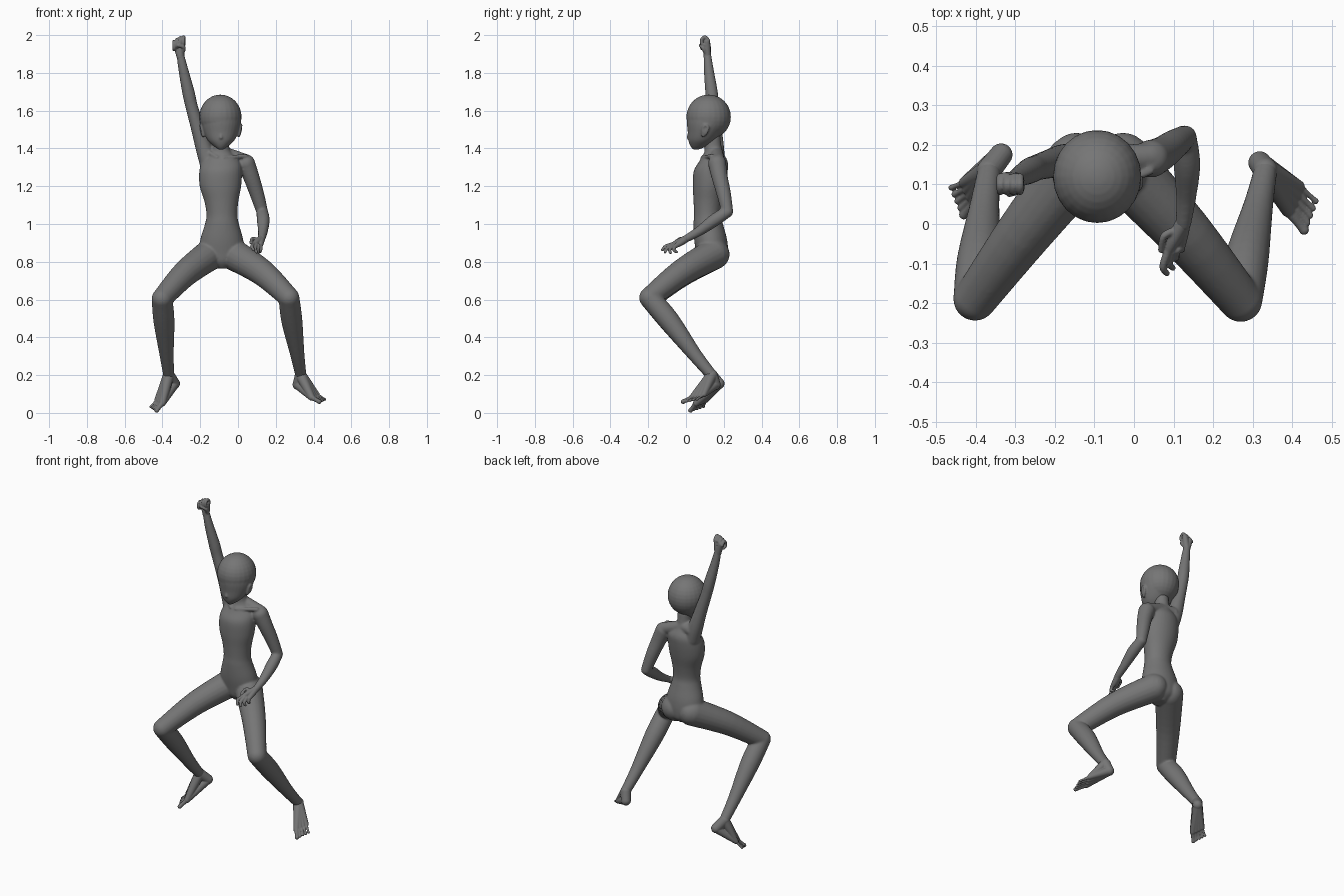
import bpy, bmesh, math
from mathutils import Vector, Matrix

grey = bpy.data.materials.new("dark_grey")
grey.diffuse_color = (0.18, 0.18, 0.18, 1)


def catmull(rows, n=5):
    """Smoothly resample a list of equal-length tuples."""
    if len(rows) < 3:
        return rows
    out = []
    for i in range(len(rows) - 1):
        p0, p1 = rows[max(i - 1, 0)], rows[i]
        p2, p3 = rows[i + 1], rows[min(i + 2, len(rows) - 1)]
        for k in range(n):
            t = k / n
            out.append(tuple(
                0.5 * (2 * b + (c - a) * t + (2 * a - 5 * b + 4 * c - d) * t * t
                       + (3 * b - a - 3 * c + d) * t ** 3)
                for a, b, c, d in zip(p0, p1, p2, p3)))
    return out + [rows[-1]]


def loft(bm, rings):
    loops = [[bm.verts.new(p) for p in r] for r in rings]
    n = len(loops[0])
    for a, b in zip(loops, loops[1:]):
        for i in range(n):
            j = (i + 1) % n
            bm.faces.new((a[i], a[j], b[j], b[i]))
    bm.faces.new(loops[0][::-1])
    bm.faces.new(loops[-1])


def ball(bm, c, size):
    m = Matrix.Translation(c) @ Matrix.Diagonal((*size, 1))
    bmesh.ops.create_uvsphere(bm, u_segments=24, v_segments=16, radius=1, matrix=m)


def limb(bm, *pts, sides=20):
    """Round-ended tube through (x, y, z, radius) points."""
    path = catmull(list(pts))
    pos = [Vector(p[:3]) for p in path]
    rings = []
    u = None
    for i, p in enumerate(path):
        d = (pos[min(i + 1, len(pos) - 1)] - pos[max(i - 1, 0)]).normalized()
        u = d.orthogonal() if u is None else u - d * u.dot(d)
        u.normalize()
        v = d.cross(u)
        rings.append([pos[i] + p[3] * (u * math.cos(a) + v * math.sin(a))
                      for a in (2 * math.pi * k / sides for k in range(sides))])
    loft(bm, rings)
    for p in (path[0], path[-1]):
        ball(bm, p[:3], (p[3],) * 3)


def stack(bm, rows, sides=32):
    """Horizontal elliptical sections: (z, cx, cy, rx, ry)."""
    loft(bm, [[(cx + rx * math.cos(a), cy + ry * math.sin(a), z)
               for a in (2 * math.pi * k / sides for k in range(sides))]
              for z, cx, cy, rx, ry in catmull(rows)])


def finish(bm, name, voxel, relax):
    """Fuse the overlapping volumes into one smooth skin."""
    bmesh.ops.recalc_face_normals(bm, faces=bm.faces)
    me = bpy.data.meshes.new(name)
    bm.to_mesh(me)
    bm.free()
    me.materials.append(grey)
    ob = bpy.data.objects.new(name, me)
    bpy.context.collection.objects.link(ob)
    r = ob.modifiers.new("fuse", 'REMESH')
    r.mode = 'VOXEL'
    r.voxel_size = voxel
    r.use_smooth_shade = True
    s = ob.modifiers.new("relax", 'SMOOTH')
    s.factor = 0.5
    s.iterations = relax


CX = -0.09

# torso, neck and hips
bm = bmesh.new()
stack(bm, [(0.765, -0.084, 0.13, 0.025, 0.04), (0.80, -0.085, 0.138, 0.08, 0.075),
           (0.85, -0.086, 0.138, 0.118, 0.085), (0.92, -0.086, 0.13, 0.113, 0.087),
           (1.00, -0.085, 0.118, 0.09, 0.078), (1.05, -0.085, 0.114, 0.082, 0.072),
           (1.12, -0.088, 0.117, 0.09, 0.077), (1.20, -0.093, 0.123, 0.11, 0.087),
           (1.28, -0.092, 0.131, 0.113, 0.09), (1.33, -0.088, 0.145, 0.10, 0.076),
           (1.375, CX, 0.147, 0.06, 0.052), (1.41, CX, 0.143, 0.043, 0.045),
           (1.47, CX, 0.138, 0.042, 0.044)])
for x in (-0.145, -0.028):
    ball(bm, (x, 0.165, 0.84), (0.068, 0.066, 0.072))

# collarbones and shoulder muscles
limb(bm, (-0.075, 0.085, 1.352, 0.009), (0.04, 0.135, 1.36, 0.012))
limb(bm, (-0.11, 0.085, 1.352, 0.009), (-0.165, 0.135, 1.385, 0.014))
limb(bm, (CX, 0.16, 1.38, 0.035), (0.04, 0.17, 1.335, 0.036))
limb(bm, (CX, 0.16, 1.38, 0.035), (-0.155, 0.165, 1.375, 0.04))

# raised arm
limb(bm, (-0.155, 0.155, 1.32, 0.048), (-0.18, 0.158, 1.40, 0.044),
     (-0.213, 0.152, 1.51, 0.037), (-0.245, 0.143, 1.62, 0.033),
     (-0.263, 0.135, 1.70, 0.033), (-0.29, 0.12, 1.82, 0.026), (-0.306, 0.113, 1.90, 0.02))

# lowered arm
limb(bm, (0.043, 0.165, 1.32, 0.048), (0.07, 0.178, 1.25, 0.043),
     (0.10, 0.20, 1.16, 0.038), (0.128, 0.219, 1.065, 0.031))
limb(bm, (0.128, 0.219, 1.065, 0.031), (0.134, 0.15, 1.02, 0.034),
     (0.132, 0.07, 0.962, 0.026), (0.125, 0.0, 0.922, 0.02))

# thighs and shins
for hip, mid, knee, calf, low, ankle in (
        ((-0.145, 0.145, 0.84), (-0.28, -0.025, 0.737), (-0.402, -0.19, 0.605),
         (-0.392, -0.09, 0.487), (-0.378, 0.045, 0.31), (-0.367, 0.13, 0.205)),
        ((-0.028, 0.145, 0.84), (0.13, -0.025, 0.742), (0.27, -0.193, 0.61),
         (0.285, -0.09, 0.489), (0.314, 0.045, 0.31), (0.332, 0.132, 0.205))):
    limb(bm, (*hip, 0.083), (*mid, 0.07), (*knee, 0.055))
    limb(bm, (*knee, 0.055), (*calf, 0.056), (*low, 0.038), (*ankle, 0.03))
finish(bm, "body", 0.006, 6)

# head with tapered jaw, nose, lips and ears
bm = bmesh.new()
ball(bm, (CX - 0.003, 0.12, 1.567), (0.112, 0.118, 0.118))
stack(bm, [(1.395, CX, 0.052, 0.014, 0.016), (1.415, CX, 0.07, 0.042, 0.048),
           (1.445, CX, 0.085, 0.072, 0.073), (1.49, CX, 0.103, 0.094, 0.094),
           (1.53, CX, 0.115, 0.105, 0.11), (1.57, CX, 0.12, 0.106, 0.115)])
limb(bm, (CX, 0.022, 1.49, 0.009), (CX, 0.01, 1.457, 0.008))
limb(bm, (CX - 0.016, 0.03, 1.427, 0.005), (CX, 0.023, 1.427, 0.006),
     (CX + 0.016, 0.03, 1.427, 0.005))
for s in (-1, 1):
    x = CX + s * 0.1
    limb(bm, (x - s * 0.006, 0.088, 1.468, 0.007), (x, 0.088, 1.495, 0.007),
         (x + s * 0.007, 0.098, 1.522, 0.007), (x + s * 0.007, 0.116, 1.513, 0.007),
         (x + s * 0.002, 0.11, 1.485, 0.007), (x - s * 0.006, 0.092, 1.466, 0.007), sides=10)
    ball(bm, (x, 0.1, 1.495), (0.008, 0.016, 0.025))
finish(bm, "head", 0.005, 4)

# raised fist
bm = bmesh.new()
limb(bm, (-0.305, 0.113, 1.885, 0.02), (-0.326, 0.113, 1.95, 0.018))
limb(bm, (-0.305, 0.113, 1.885, 0.02), (-0.295, 0.11, 1.965, 0.018))
for i in range(4):
    x, z = -0.338 + i * 0.0165, (-0.022, -0.01, -0.002, 0.002)[i]
    limb(bm, (x, 0.118, 1.97 + z, 0.01), (x, 0.10, 1.987 + z, 0.01),
         (x, 0.084, 1.975 + z, 0.0095), (x, 0.084, 1.953 + z, 0.009),
         (x, 0.10, 1.945 + z, 0.009), sides=12)
limb(bm, (-0.295, 0.105, 1.91, 0.013), (-0.288, 0.088, 1.935, 0.011),
     (-0.315, 0.077, 1.945, 0.009), sides=12)
finish(bm, "raised_fist", 0.003, 2)

# relaxed hand
bm = bmesh.new()
limb(bm, (0.125, 0.005, 0.924, 0.019), (0.10, -0.04, 0.905, 0.017), (0.086, -0.07, 0.893, 0.011))
limb(bm, (0.125, 0.005, 0.924, 0.019), (0.12, -0.03, 0.90, 0.017), (0.119, -0.057, 0.882, 0.011))
for a, b, c in (
        ((0.085, -0.07, 0.894), (0.073, -0.108, 0.882), (0.083, -0.125, 0.863)),
        ((0.096, -0.07, 0.89), (0.09, -0.10, 0.87), (0.098, -0.111, 0.851)),
        ((0.108, -0.066, 0.886), (0.104, -0.086, 0.863), (0.109, -0.082, 0.848)),
        ((0.119, -0.058, 0.884), (0.12, -0.064, 0.862), (0.116, -0.05, 0.852)),
        ((0.11, -0.015, 0.915), (0.076, -0.03, 0.922), (0.068, -0.066, 0.90))):
    limb(bm, (*a, 0.0105), (*b, 0.009), (*c, 0.0075), sides=12)
finish(bm, "relaxed_hand", 0.003, 2)


# feet, pointed outward and down, with separate toes
def foot(name, ankle, heel, ball_in, ball_out, toe_in, toe_out):
    bm = bmesh.new()
    limb(bm, (*ankle, 0.031), (*heel, 0.029))
    for k in range(4):
        b = Vector(ball_in).lerp(Vector(ball_out), k / 3)
        limb(bm, (*ankle, 0.03), (*b, 0.018 - 0.001 * k))
        limb(bm, (*heel, 0.027), (*b, 0.018 - 0.001 * k))
    for k in range(5):
        b = Vector(ball_in).lerp(Vector(ball_out), k / 4)
        t = Vector(toe_in).lerp(Vector(toe_out), k / 4)
        r = (0.0125, 0.009, 0.0085, 0.008, 0.0075)[k]
        limb(bm, (*b, r + 0.003), (*b.lerp(t, 0.6), r - 0.001), (*t, r), sides=12)
    finish(bm, name, 0.003, 2)


foot("right_foot", (-0.367, 0.135, 0.20), (-0.336, 0.175, 0.155),
     (-0.40, 0.055, 0.052), (-0.428, 0.105, 0.068), (-0.43, 0.024, 0.0135), (-0.462, 0.092, 0.032))
foot("left_foot", (0.332, 0.137, 0.20), (0.318, 0.155, 0.15),
     (0.39, 0.035, 0.082), (0.417, 0.095, 0.098), (0.43, -0.015, 0.06), (0.46, 0.058, 0.072))
